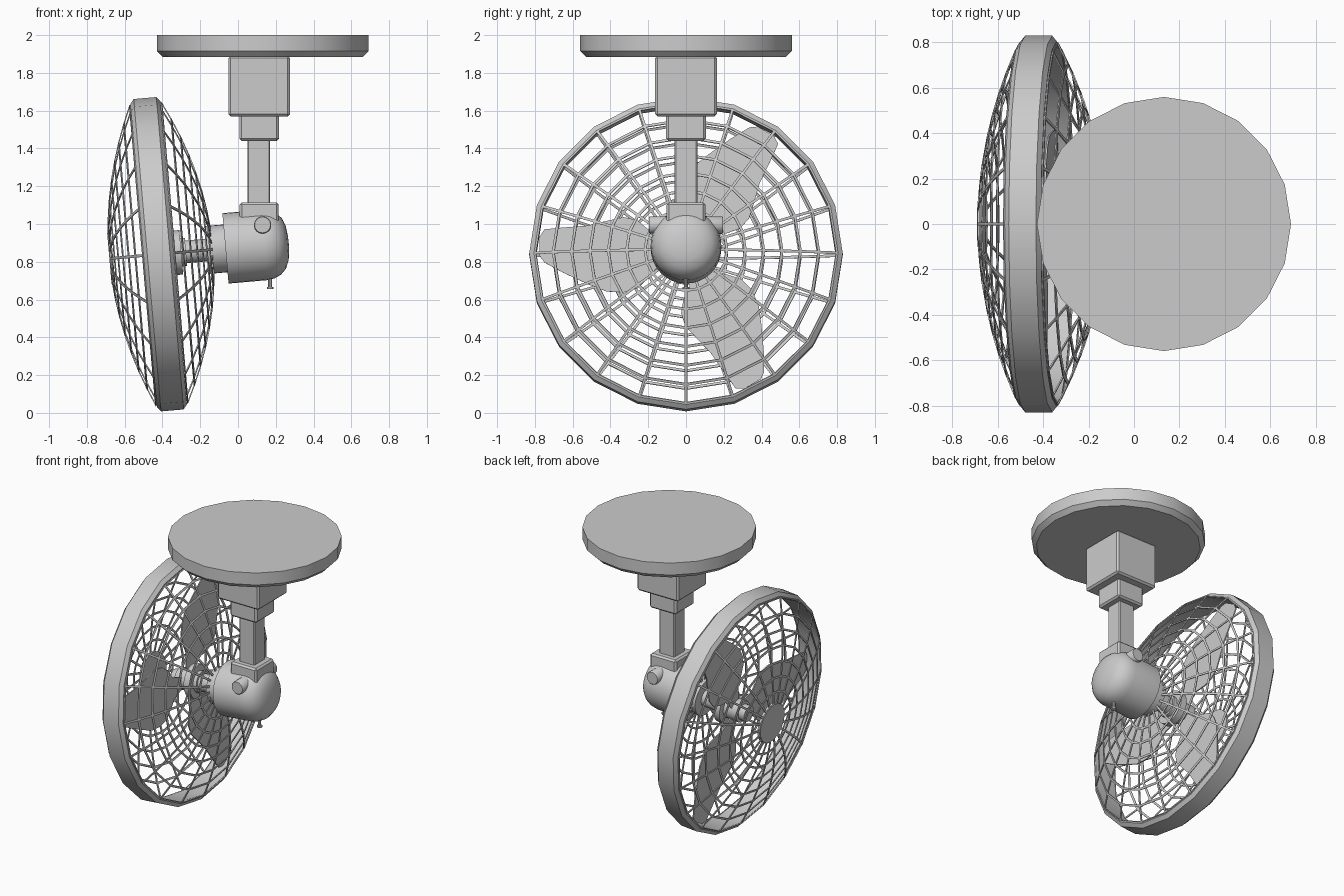
import bpy, bmesh, math
from mathutils import Matrix

if "Cube" in bpy.data.objects:
    bpy.data.objects.remove(bpy.data.objects["Cube"])

# Tilted frame of the fan head: local x runs along the motor axis
HEAD = Matrix.Translation((-0.42, 0, 0.84)) @ Matrix.Rotation(math.radians(-5), 4, 'Y')


def finish(name, bm, matrix=None, smooth=None):
    bmesh.ops.recalc_face_normals(bm, faces=bm.faces)
    if matrix is not None:
        bm.transform(matrix)
    me = bpy.data.meshes.new(name)
    bm.to_mesh(me)
    bm.free()
    ob = bpy.data.objects.new(name, me)
    bpy.context.collection.objects.link(ob)
    if smooth:
        bpy.context.view_layer.objects.active = ob
        ob.select_set(True)
        bpy.ops.object.shade_smooth_by_angle(angle=math.radians(smooth))
        ob.select_set(False)
    return ob


def thicken(ob, amount):
    mod = ob.modifiers.new("thickness", 'SOLIDIFY')
    mod.thickness = amount
    mod.offset = 0


def spun(profile, sides, closed=False, caps=True):
    """Turn (u, r) points around local x."""
    bm = bmesh.new()
    rings = []
    for u, r in profile:
        rings.append([bm.verts.new((u, r * math.cos(k * math.tau / sides),
                                    r * math.sin(k * math.tau / sides))) for k in range(sides)])
    pairs = list(zip(rings, rings[1:])) + ([(rings[-1], rings[0])] if closed else [])
    for a, b in pairs:
        for k in range(sides):
            j = (k + 1) % sides
            bm.faces.new((a[k], a[j], b[j], b[k]))
    if caps and not closed:
        bm.faces.new(rings[0])
        bm.faces.new(rings[-1])
    bmesh.ops.recalc_face_normals(bm, faces=bm.faces)
    bm.normal_update()
    return bm


def box(name, x, z0, z1, half, bevel=0.012):
    bm = bmesh.new()
    bmesh.ops.create_cube(bm, size=1)
    bm.transform(Matrix.Translation((x, 0, (z0 + z1) / 2)) @ Matrix.Diagonal((2 * half, 2 * half, z1 - z0, 1)))
    bmesh.ops.bevel(bm, geom=bm.edges[:], offset=bevel, segments=1, affect='EDGES')
    finish(name, bm)


def upright(x, z=0):
    return Matrix.Translation((x, 0, z)) @ Matrix.Rotation(math.radians(-90), 4, 'Y')


# Ceiling plate and stepped stem
finish("ceiling_plate", spun([(1.885, 0.53), (1.915, 0.56), (2.0, 0.56)], 20), upright(0.132), 35)
box("mount_block", 0.112, 1.57, 1.89, 0.163)
box("stem_socket", 0.112, 1.44, 1.58, 0.105)
box("stem", 0.11, 1.08, 1.45, 0.06, 0.006)
box("stem_foot", 0.112, 0.98, 1.115, 0.103)

# Motor housing with rounded back and front neck
finish("motor_housing", spun([(0.26, 0.127), (0.355, 0.127), (0.355, 0.187), (0.56, 0.187), (0.60, 0.181),
                              (0.635, 0.165), (0.665, 0.135), (0.683, 0.09), (0.69, 0.04), (0.691, 0.002)], 32),
       HEAD, 35)

# Side tilt knobs
for side in (-1, 1):
    finish("tilt_knob", spun([(0.05, 0.046), (0.19, 0.046), (0.195, 0.042)], 16),
           Matrix.Translation((0.13, 0, 0.995)) @ Matrix.Rotation(math.radians(90 * side), 4, 'Z'), 50)

# Pull pin under the motor
finish("pull_pin", spun([(0.655, 0.018), (0.667, 0.018), (0.667, 0.011), (0.75, 0.011)], 10), upright(0.17), 35)

# Shaft and hub
finish("drive_shaft", spun([(-0.075, 0.055), (-0.03, 0.055), (-0.03, 0.075), (0.075, 0.075),
                            (0.075, 0.118), (0.12, 0.118), (0.12, 0.075), (0.145, 0.075), (0.145, 0.06),
                            (0.28, 0.06)], 20), HEAD, 35)

# Outer hoop and front badge disc
finish("guard_hoop", spun([(-0.08, 0.805), (-0.06, 0.83), (0.06, 0.83), (0.08, 0.805),
                           (0.08, 0.793), (-0.08, 0.793)], 20, closed=True), HEAD, 35)
finish("guard_disc", spun([(-0.262, 0.135), (-0.258, 0.14), (-0.242, 0.14)], 20), HEAD)

# Front and rear wire domes: gridded shells with each cell opened up
for name, apex, curve in (("front_guard", -0.262, 0.28), ("rear_guard", 0.288, -0.32)):
    radii = [0.12 + i * (0.80 - 0.12) / 7 for i in range(8)]
    bm = spun([(apex + curve * r * r, r) for r in radii], 20, caps=False)
    cells = bm.faces[:]
    bmesh.ops.inset_individual(bm, faces=cells, thickness=0.007, use_even_offset=True)
    bmesh.ops.delete(bm, geom=cells, context='FACES')
    thicken(finish(name, bm, HEAD), 0.006)

# Three flat blades: (distance along blade, lower edge, upper edge)
BLADE = [(0.06, -0.04, 0.04), (0.16, -0.08, 0.07), (0.20, -0.13, 0.13), (0.26, -0.185, 0.18),
         (0.33, -0.205, 0.195), (0.42, -0.20, 0.175), (0.52, -0.16, 0.15), (0.65, -0.10, 0.14),
         (0.75, -0.045, 0.13), (0.775, -0.01, 0.09)]
for angle in (180, 60, -60):
    bm = bmesh.new()
    rows = [[bm.verts.new((0.02, d, -w)) for w in (lo, hi)] for d, lo, hi in BLADE]
    for a, b in zip(rows, rows[1:]):
        bm.faces.new((a[0], a[1], b[1], b[0]))
    thicken(finish("fan_blade", bm, HEAD @ Matrix.Rotation(math.radians(angle), 4, 'X')), 0.008)
